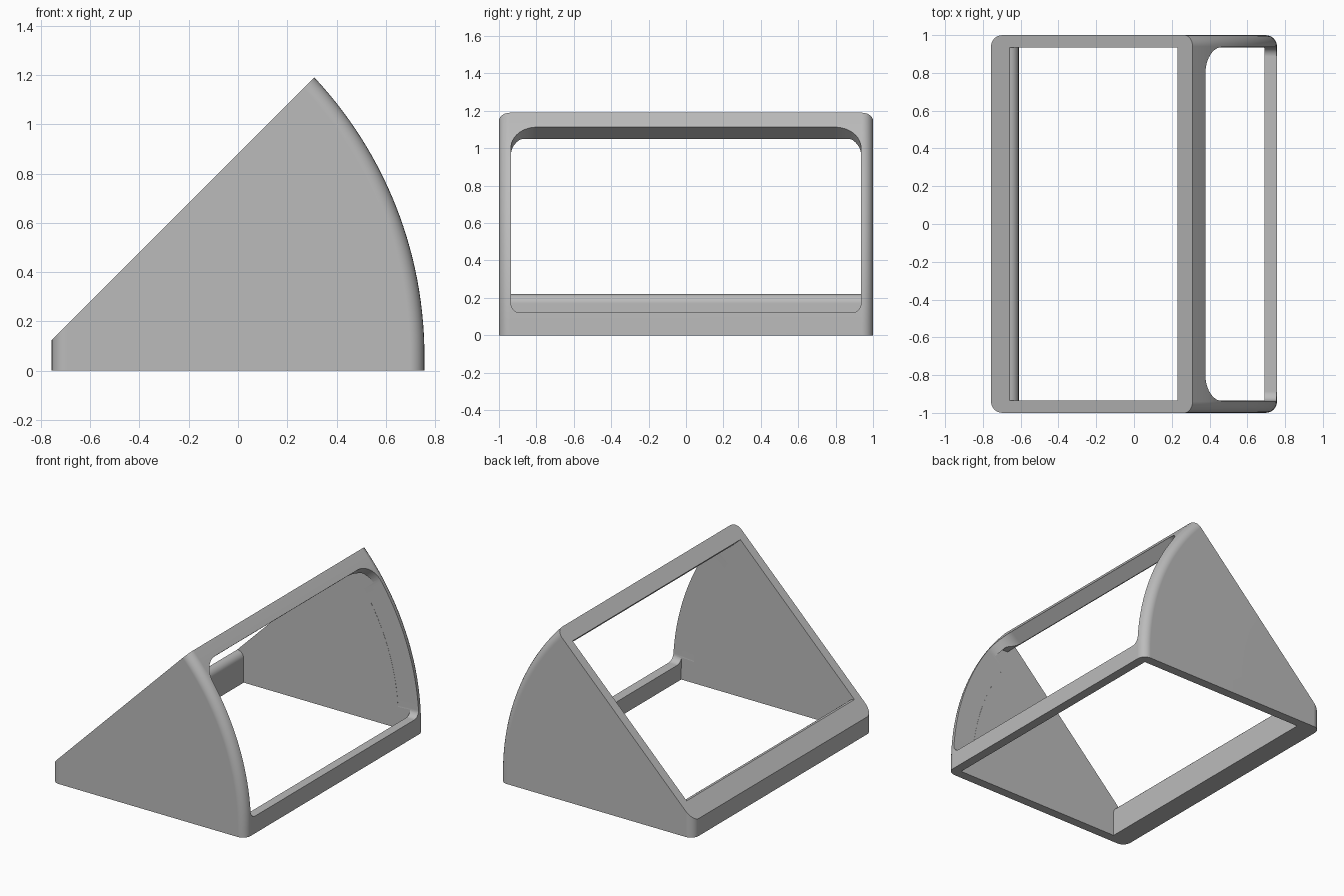
import bpy, bmesh, math

if "Cube" in bpy.data.objects:
    bpy.data.objects.remove(bpy.data.objects["Cube"])

grey = bpy.data.materials.new("plain grey")
grey.diffuse_color = (0.5, 0.5, 0.5, 1)
grey.use_nodes = True
grey.node_tree.nodes["Principled BSDF"].inputs["Base Color"].default_value = grey.diffuse_color

# Curved front: arc centre, outer radius and end angles in the xz plane
CX, CZ, R = -0.895, 0.06, 1.652
A_LOW, A_TOP = 0.0, math.atan2(1.13, 1.205)
WALL = 0.065


def arc(radius, a0, a1, n):
    return [(CX + radius * math.cos(a0 + (a1 - a0) * i / n),
             CZ + radius * math.sin(a0 + (a1 - a0) * i / n)) for i in range(n + 1)]


def loft(name, sections, round_edge=None):
    """Skin a list of equal closed sections, capping both ends."""
    bm = bmesh.new()
    rings = [[bm.verts.new(p) for p in s] for s in sections]
    for a, b in zip(rings, rings[1:]):
        for i in range(len(a)):
            j = (i + 1) % len(a)
            bm.faces.new((a[i], a[j], b[j], b[i]))
    bm.faces.new(rings[0])
    bm.faces.new(rings[-1])
    bmesh.ops.recalc_face_normals(bm, faces=bm.faces)
    if round_edge:
        edges = [e for e in bm.edges if round_edge(e)]
        bmesh.ops.bevel(bm, geom=edges, offset=0.06, segments=6, profile=0.5,
                        affect='EDGES', clamp_overlap=False)
    mesh = bpy.data.meshes.new(name)
    bm.to_mesh(mesh)
    bm.free()
    mesh.materials.append(grey)
    ob = bpy.data.objects.new(name, mesh)
    bpy.context.collection.objects.link(ob)
    return ob


def prism(name, profile, half, round_edge=None):
    return loft(name, [[(x, y, z) for x, z in profile] for y in (-half, half)], round_edge)


# Outer wedge, with its back corners and curved front edges rounded
def is_rounded(e):
    a, b = (v.co for v in e.verts)
    if abs(a.y - b.y) > 0.01:
        return False
    on_back = a.x < -0.75 and b.x < -0.75
    on_front = a.x > 0.3 and b.x > 0.3
    return on_back or on_front


outer = [(-0.757, 0), (0.757, 0)] + arc(R, A_LOW, A_TOP, 28) + [(-0.757, 0.123)]
frame = prism("wedge_frame", outer, 1.0, is_rounded)

# Open inside: leaves two side walls, a thick back bar and a thin front
nose = [(-0.61 - 0.05 * (1 - math.cos(t)), 0.17 + 0.05 * math.sin(t))
        for t in (math.pi / 2 * i / 6 for i in range(7))]
inside = ([(0.692, -0.1), (-0.61, -0.1)] + nose +
          [(-0.76, 0.32), (0.13, 1.21), (0.23, 1.11), (0.295, 1.05)] +
          arc(R - WALL, math.radians(38.5), A_LOW, 24))
cavity = prism("inside_cutter", inside, 0.935)

# Front window: round-cornered opening cut square to the curved front
W, LOW, HIGH = 0.936, R * math.radians(2.1), R * math.radians(39.6)
stations = []
for i in range(9):
    t = math.pi / 2 * i / 8
    stations.append((LOW + 0.05 * (1 - math.cos(t)), W - 0.05 * (1 - math.sin(t))))
for i in range(1, 12):
    stations.append((LOW + 0.05 + (HIGH - LOW - 0.19) * i / 12, W))
for i in range(13):
    t = math.pi / 2 * i / 12
    stations.append((HIGH - 0.14 * (1 - math.sin(t)), W - 0.14 * (1 - math.cos(t))))
sections = []
for s, w in stations:
    c, d = math.cos(s / R), math.sin(s / R)
    sections.append([(CX + r * c, y, CZ + r * d)
                     for r, y in ((R - 0.16, -w), (R + 0.1, -w), (R + 0.1, w), (R - 0.16, w))])
window = loft("window_cutter", sections)

bpy.context.view_layer.objects.active = frame
frame.select_set(True)
for cutter in (cavity, window):
    cutter.hide_render = True
    mod = frame.modifiers.new("cut", 'BOOLEAN')
    mod.operation, mod.solver, mod.object = 'DIFFERENCE', 'EXACT', cutter
    bpy.ops.object.modifier_apply(modifier=mod.name)
    bpy.data.objects.remove(cutter)

# Smooth curves, crisp corners
bpy.ops.object.shade_smooth_by_angle(angle=math.radians(30))
wn = frame.modifiers.new("even normals", 'WEIGHTED_NORMAL')
wn.keep_sharp = True
